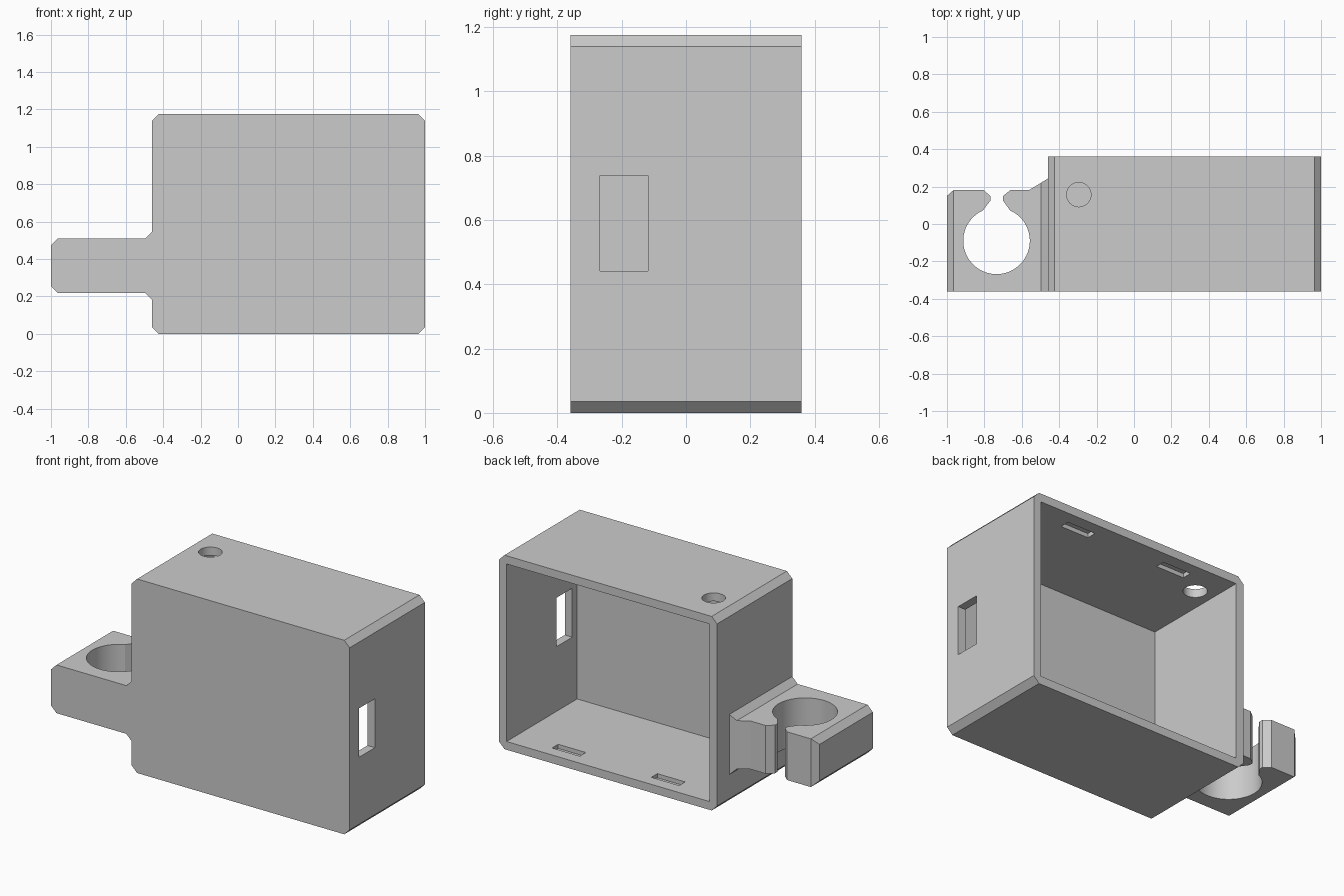
import bpy, bmesh
from math import cos, sin, radians
from mathutils import Vector

if "Cube" in bpy.data.objects:
    bpy.data.objects.remove(bpy.data.objects["Cube"], do_unlink=True)

grey = bpy.data.materials.new("plain grey")
grey.use_nodes = True
colour = (0.6, 0.6, 0.6, 1)
grey.diffuse_color = colour
grey.node_tree.nodes["Principled BSDF"].inputs["Base Color"].default_value = colour


def prism(name, outline, axis, low, high):
    """Extrude a 2D outline along y (outline in xz) or z (outline in xy)."""
    bm = bmesh.new()
    place = (lambda p: (p[0], low, p[1])) if axis == "y" else (lambda p: (p[0], p[1], low))
    face = bm.faces.new([bm.verts.new(place(p)) for p in outline])
    top = bmesh.ops.extrude_face_region(bm, geom=[face])["geom"]
    step = Vector((0, high - low, 0) if axis == "y" else (0, 0, high - low))
    bmesh.ops.translate(bm, vec=step, verts=[g for g in top if isinstance(g, bmesh.types.BMVert)])
    bmesh.ops.recalc_face_normals(bm, faces=bm.faces)
    mesh = bpy.data.meshes.new(name)
    bm.to_mesh(mesh)
    bm.free()
    mesh.materials.append(grey)
    obj = bpy.data.objects.new(name, mesh)
    bpy.context.collection.objects.link(obj)
    return obj


def box(name, x0, x1, y0, y1, z0, z1):
    return prism(name, [(x0, y0), (x1, y0), (x1, y1), (x0, y1)], "z", z0, z1)


def arc(cx, cy, r, start, end, n):
    angles = [radians(start + (end - start) * i / n) for i in range(n + 1)]
    return [(cx + r * cos(a), cy + r * sin(a)) for a in angles]


def combine(target, tool, operation):
    """Apply a boolean and discard the tool."""
    mod = target.modifiers.new("boolean", "BOOLEAN")
    mod.operation, mod.object, mod.solver = operation, tool, "EXACT"
    bpy.context.view_layer.objects.active = target
    bpy.ops.object.modifier_apply(modifier=mod.name)
    bpy.data.objects.remove(tool, do_unlink=True)


# Main dimensions
left, right, front, back, height = -0.46, 1.0, -0.36, 0.36, 1.175
wall, bevel = 0.05, 0.036
low, high = 0.218, 0.51  # clip bottom and top

# Case block with four chamfered long edges
b = bevel
case = prism("case_with_clip", [
    (left + b, 0), (right - b, 0), (right, b), (right, height - b),
    (right - b, height), (left + b, height), (left, height - b), (left, b)], "y", front, back)

# Clip: plan with a snap-in round seat, trimmed to its front silhouette
seat = arc(-0.735, -0.09, 0.178, 66, -246, 64)
clip = prism("clip", [
    (-1, front), (left + 0.02, front), (left + 0.02, 0.243), (left, 0.243), (-0.56, 0.182),
    (-0.66, 0.182), (-0.70, 0.15), (-0.70, 0.125), *seat,
    (-0.768, 0.125), (-0.768, 0.15), (-0.805, 0.182), (-1 + b, 0.182), (-1, 0.15)],
    "z", 0.1, 0.7)
silhouette = prism("clip_silhouette", [
    (-1, low + b), (-1 + b, low), (left - b, low), (left, low - b), (left + 0.1, low - b),
    (left + 0.1, high + b), (left, high + b), (left - b, high), (-1 + b, high), (-1, high - b)],
    "y", front - 0.1, back)
silhouette.data.update()
combine(clip, silhouette, "INTERSECT")
combine(case, clip, "UNION")

# Cavity open at the back
combine(case, box("cavity", left + wall, right - wall, front + 0.045, back + 0.1,
                  wall, height - wall), "DIFFERENCE")

# Side window
combine(case, box("window", right - 0.1, right + 0.1, -0.268, -0.118, 0.442, 0.738), "DIFFERENCE")

# Round hole through the roof
combine(case, prism("roof_hole", arc(-0.295, 0.157, 0.065, 0, 352.5, 47), "z",
                    height - 0.1, height + 0.1), "DIFFERENCE")

# Shallow latch slots in the floor and ceiling
for x in (-0.06, 0.605):
    for z in (wall, height - wall):
        combine(case, box("slot", x - 0.093, x + 0.093, 0.227, 0.285, z - 0.025, z + 0.025),
                "DIFFERENCE")

# Smooth curved walls, keep the edges sharp
bpy.ops.object.select_all(action="DESELECT")
case.select_set(True)
bpy.context.view_layer.objects.active = case
bpy.ops.object.shade_smooth_by_angle(angle=radians(25))
